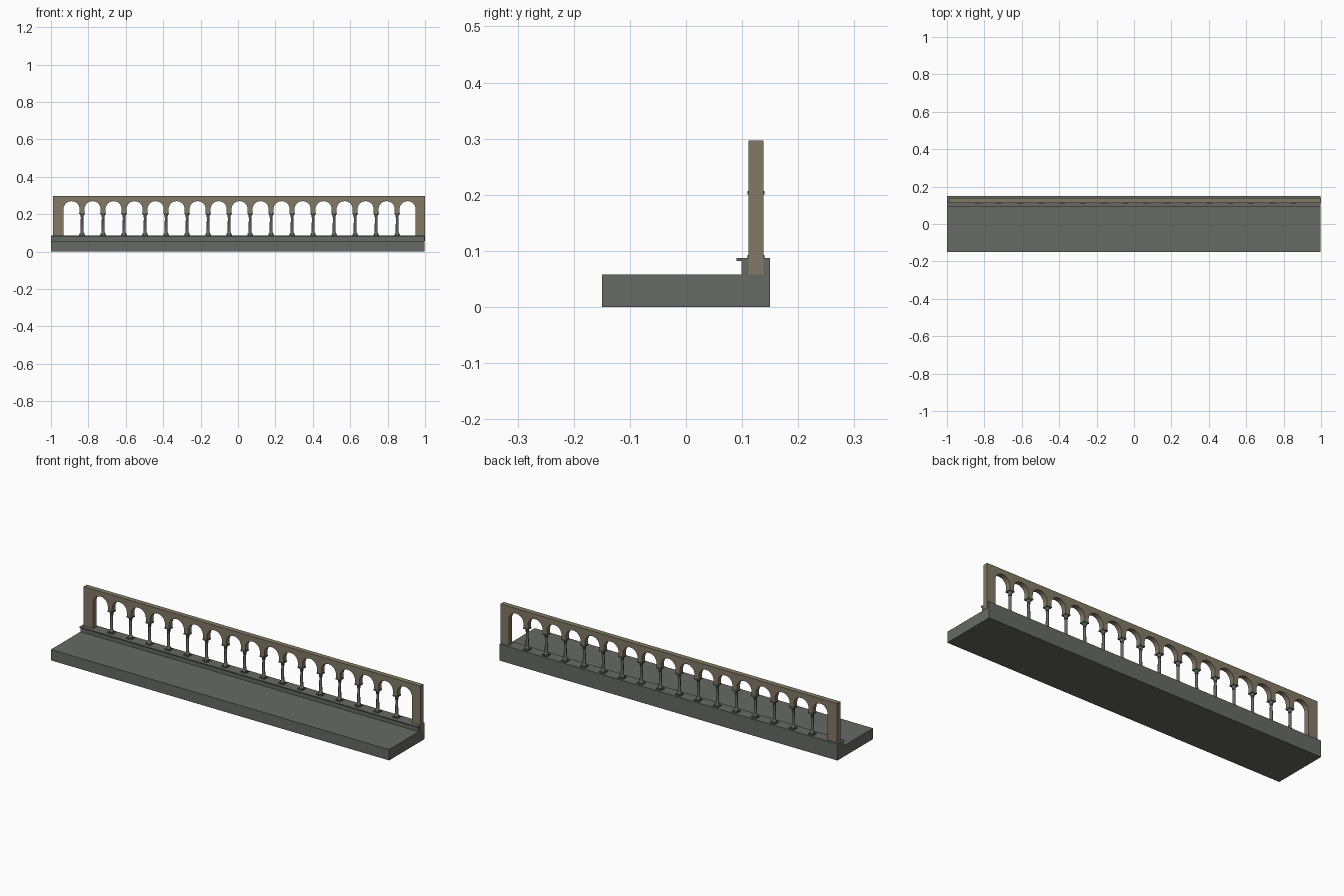
import bpy, bmesh, math

if "Cube" in bpy.data.objects:
    bpy.data.objects.remove(bpy.data.objects["Cube"])

def material(name, rgb):
    m = bpy.data.materials.new(name)
    m.diffuse_color = (*rgb, 1)
    m.use_nodes = True
    m.node_tree.nodes["Principled BSDF"].inputs["Base Color"].default_value = m.diffuse_color
    return m

GREY = material("grey_stone", (0.135, 0.142, 0.125))
TAN = material("tan_stone", (0.225, 0.194, 0.132))

def finish(name, bm, mat):
    bmesh.ops.recalc_face_normals(bm, faces=bm.faces)
    me = bpy.data.meshes.new(name)
    bm.to_mesh(me)
    bm.free()
    me.materials.append(mat)
    ob = bpy.data.objects.new(name, me)
    bpy.context.collection.objects.link(ob)
    return ob

def extrude(name, pts, vec, mat):
    bm = bmesh.new()
    f = bm.faces.new([bm.verts.new(p) for p in pts])
    new = bmesh.ops.extrude_face_region(bm, geom=[f], use_keep_orig=True)["geom"]
    bmesh.ops.translate(bm, verts=[g for g in new if isinstance(g, bmesh.types.BMVert)], vec=vec)
    return finish(name, bm, mat)

# Walkway slab with raised kerb and lip
T, K = 0.058, 0.0875
section = [(-.15, 0), (.15, 0), (.15, K), (.09, K), (.09, .082), (.099, .082), (.099, T), (-.15, T)]
extrude("walkway_base", [(-1, y, z) for y, z in section], (1.998, 0, 0), GREY)

# Arcade wall: one outline with 17 round arches
Y0, Y1 = 0.111, 0.138
N, STEP, FIRST = 17, 0.1123, -0.890
R, SPRING, FOOT = 0.0432, 0.2268, 0.206
outline = [(-0.99, 0.297), (-0.99, T)]
for i in range(N):
    c = FIRST + i * STEP
    outline.append((c - R, T if i == 0 else FOOT))
    for k in range(17):
        a = math.pi * (1 - k / 16)
        outline.append((c + R * math.cos(a), SPRING + R * math.sin(a)))
    outline.append((c + R, T if i == N - 1 else FOOT))
outline += [(1.0, T), (1.0, 0.297)]
extrude("arcade_wall", [(x, Y0, z) for x, z in outline], (0, Y1 - Y0, 0), TAN)

# Columns: square plinth, turned shaft, square abacus
YC = (Y0 + Y1) / 2
turned = [(.0125, .093), (.0125, .097), (.0095, .101), (.0078, .106), (.0068, .182),
          (.0088, .184), (.0088, .187), (.0072, .189), (.0095, .195), (.0125, .201)]

def box(bm, x, half, z0, z1):
    vs = bmesh.ops.create_cube(bm, size=1)["verts"]
    for v in vs:
        v.co = (x + v.co.x * 2 * half, YC + v.co.y * 2 * half, z0 if v.co.z < 0 else z1)

bm = bmesh.new()
S = 12
for i in range(N - 1):
    x = FIRST + (i + 0.5) * STEP
    box(bm, x, 0.015, K - .002, .093)
    box(bm, x, 0.015, .201, .207)
    rings = [[bm.verts.new((x + r * math.cos(2 * math.pi * k / S), YC + r * math.sin(2 * math.pi * k / S), z))
              for k in range(S)] for r, z in turned]
    for a, b in zip(rings, rings[1:]):
        for k in range(S):
            bm.faces.new((a[k], a[(k + 1) % S], b[(k + 1) % S], b[k]))
    bm.faces.new(rings[0])
    bm.faces.new(rings[-1])
columns = finish("columns", bm, GREY)
bpy.context.view_layer.objects.active = columns
columns.select_set(True)
bpy.ops.object.shade_smooth_by_angle(angle=math.radians(35))
